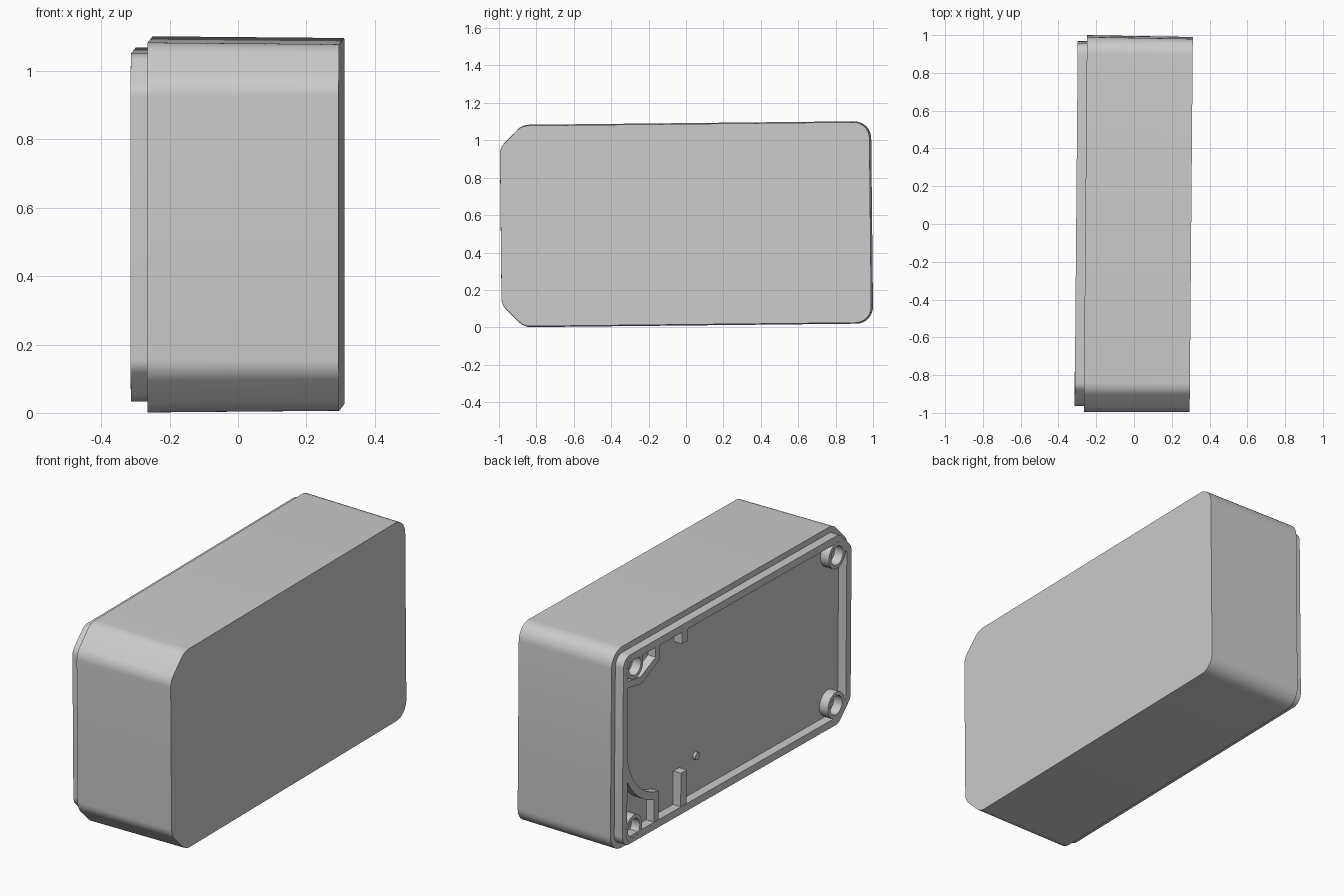
import bpy, bmesh, math
from mathutils import Matrix

if "Cube" in bpy.data.objects:
    bpy.data.objects.remove(bpy.data.objects["Cube"])

# The whole case sits slightly turned on its base
POSE = (Matrix.Translation((0, 0, 0.551)) @ Matrix.Rotation(-0.0085, 4, 'Z')
        @ Matrix.Rotation(0.0105, 4, 'X'))
X_BACK, X_OPEN, X_LIP, X_FLOOR = 0.303, -0.2575, -0.306, -0.257

grey = bpy.data.materials.new("light_grey_plastic")
grey.diffuse_color = (0.6, 0.6, 0.6, 1)
grey.use_nodes = True
grey.node_tree.nodes["Principled BSDF"].inputs["Base Color"].default_value = grey.diffuse_color


def finish(name, bm):
    bmesh.ops.recalc_face_normals(bm, faces=bm.faces)
    me = bpy.data.meshes.new(name)
    bm.to_mesh(me)
    bm.free()
    ob = bpy.data.objects.new(name, me)
    bpy.context.collection.objects.link(ob)
    me.materials.append(grey)
    ob.matrix_world = POSE
    bpy.ops.object.select_all(action='DESELECT')
    ob.select_set(True)
    bpy.context.view_layer.objects.active = ob
    bpy.ops.object.shade_smooth_by_angle(angle=math.radians(30))
    return ob


def loft(bm, loops, cap_start=True, cap_end=True):
    """Bridge closed loops of (x, y, z) points into one skin."""
    rings = [[bm.verts.new(p) for p in lp] for lp in loops]
    n = len(rings[0])
    for a, b in zip(rings, rings[1:]):
        for i in range(n):
            j = (i + 1) % n
            bm.faces.new((a[i], a[j], b[j], b[i]))
    if cap_start:
        bm.faces.new(rings[0])
    if cap_end:
        bm.faces.new(rings[-1])
    return rings


def outline(x, inset, steps=8):
    """Rounded box outline with two chamfered corners at -y, offset inwards."""
    a, b = 0.993 - inset, 0.541 - inset
    c = 0.12 - inset * 0.586
    r = max(0.09 - inset, 0.012)
    # corner point, start angle of the fillet, turning angle
    corners = [(a, -b, -90, 90), (a, b, 0, 90), (-a + c, b, 90, 45),
               (-a, b - c, 135, 45), (-a, -b + c, 180, 45), (-a + c, -b, 225, 45)]
    pts = []
    for y, z, start, turn in corners:
        mid = math.radians(start + turn / 2)
        d = r / math.cos(math.radians(turn / 2))
        cy, cz = y - d * math.cos(mid), z - d * math.sin(mid)
        for k in range(steps + 1):
            t = math.radians(start + turn * k / steps)
            pts.append((x, cy + r * math.cos(t), cz + r * math.sin(t)))
    return pts


def prism(name, pts, x0=X_LIP + 0.003, x1=X_FLOOR + 0.01):
    bm = bmesh.new()
    loft(bm, [[(x, y, z) for y, z in pts] for x in (x0, x1)])
    return finish(name, bm)


def circle(x, y, z, r, n=32):
    return [(x, y + r * math.cos(2 * math.pi * i / n), z + r * math.sin(2 * math.pi * i / n))
            for i in range(n)]


# Drafted case body with stepped lip and shallow recess
bm = bmesh.new()
loft(bm, [outline(X_BACK, 0.005), outline(X_OPEN, 0), outline(X_OPEN, 0.032),
          outline(X_LIP, 0.032), outline(X_LIP, 0.072), outline(X_FLOOR, 0.072)])
finish("case_body", bm)

# Hollow screw bosses in the four corners
for y, z in ((0.865, 0.436), (-0.838, 0.402)):
    for s in (1, -1):
        bm = bmesh.new()
        top, low = X_LIP - 0.001, X_FLOOR + 0.005
        loft(bm, [circle(low, y, s * z, 0.07), circle(top, y, s * z, 0.07),
                  circle(top, y, s * z, 0.05), circle(low, y, s * z, 0.05)], False, False)
        finish("screw_boss", bm)

# Curved rib around the lower corner, with its end wall
angles = [math.radians(-81 * i / 16) for i in range(17)]
arc = [(0.6 + 0.32 * math.cos(t), 0.32 * math.sin(t)) for t in angles]
arc += [(min(0.6 + 0.36 * math.cos(t), 0.93), 0.36 * math.sin(t)) for t in reversed(angles)]
prism("curved_rib", arc)
prism("curved_rib_end", [(0.65, -0.475), (0.69, -0.475), (0.69, -0.32), (0.65, -0.32)])

# Angled rib around the upper corner
prism("angled_rib", [(0.65, 0.475), (0.65, 0.39), (0.8, 0.315), (0.925, 0.335),
                     (0.925, 0.37), (0.81, 0.355), (0.685, 0.415), (0.685, 0.475)])

# Short and long locating tabs, and a small peg
for name, z0, z1 in (("upper_tab", 0.405, 0.475), ("lower_tab", -0.475, -0.29)):
    prism(name, [(0.415, z0), (0.465, z0), (0.465, z1), (0.415, z1)])
prism("locating_peg", [p[1:] for p in circle(0, 0.28, -0.275, 0.02, 20)], X_FLOOR - 0.015)
